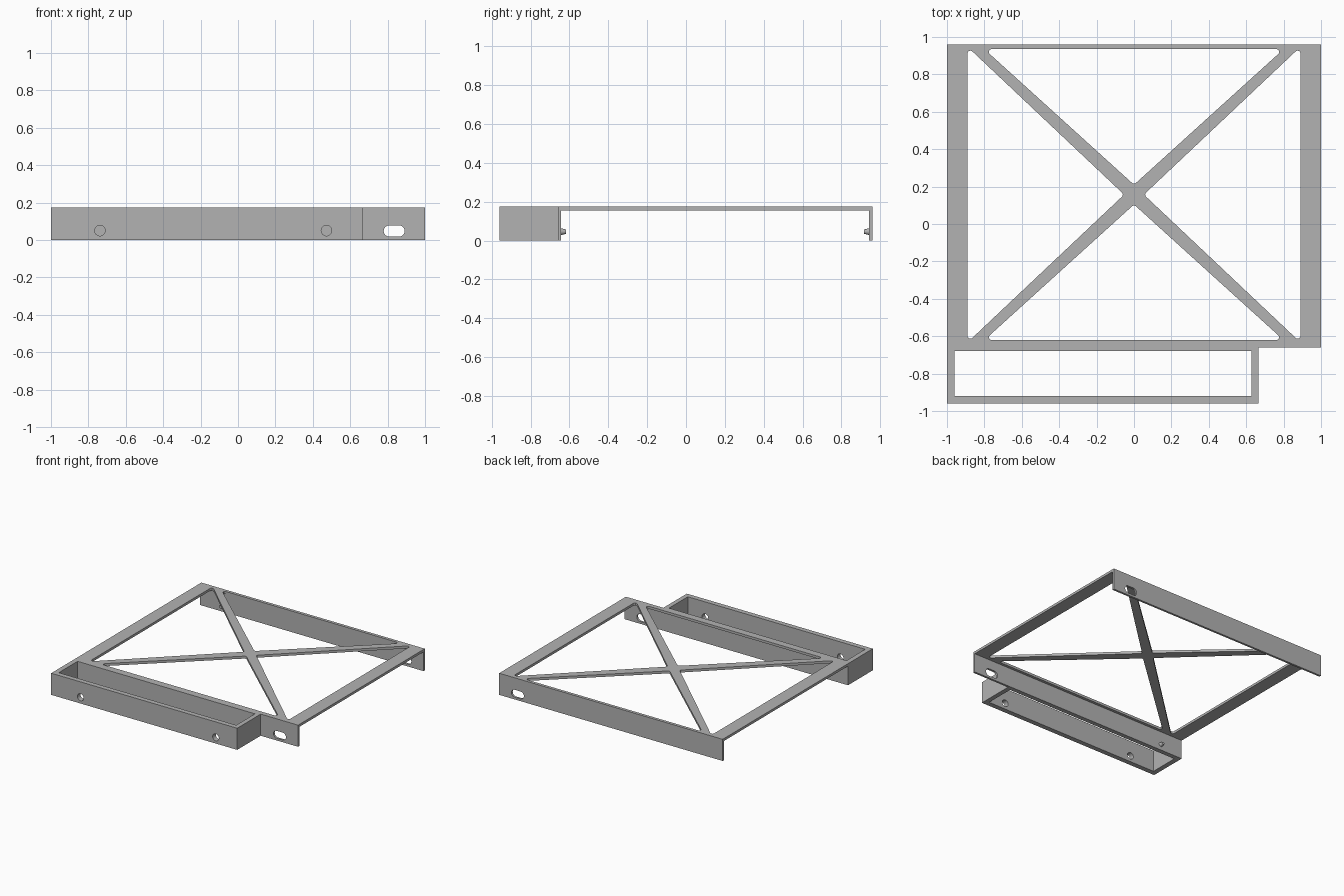
import bpy
import math
from mathutils import Matrix, Vector

cube = bpy.data.objects.get("Cube")
if cube:
    bpy.data.objects.remove(cube, do_unlink=True)

# One plain grey for the whole bracket
grey = bpy.data.materials.new("satin grey")
grey.use_nodes = True
GREY = (0.45, 0.45, 0.45, 1)
grey.diffuse_color = GREY
grey.node_tree.nodes["Principled BSDF"].inputs["Base Color"].default_value = GREY


def rect(x0, x1, y0, y1):
    return [(x0, y0), (x1, y0), (x1, y1), (x0, y1)]


def slot(cx, cy, half_len, radius, steps=12):
    """Stadium outline; half_len equal to radius gives a circle."""
    pts = []
    for side in (1, -1):
        for i in range(steps + 1):
            a = math.pi * (i / steps - 0.5)
            pts.append((cx + side * (half_len - radius + radius * math.cos(a)),
                        cy + side * radius * math.sin(a)))
    return pts if half_len > radius else pts[:steps] + pts[steps + 1:-1]


def fillet(corners, radius, steps=6):
    """Round every corner of a convex outline."""
    pts = []
    for i, c in enumerate(corners):
        p = Vector(c)
        a = (Vector(corners[i - 1]) - p).normalized()
        b = (Vector(corners[(i + 1) % len(corners)]) - p).normalized()
        half = a.angle(b) / 2
        centre = p + (a + b).normalized() * radius / math.sin(half)
        start = p + a * radius / math.tan(half) - centre
        end = p + b * radius / math.tan(half) - centre
        for k in range(steps + 1):
            d = start.lerp(end, k / steps).normalized() * radius
            pts.append(tuple(centre + d))
    return pts


def panel(name, outlines, low, high, upright=False):
    """Extrude an outline with holes along z, or along y when upright."""
    curve = bpy.data.curves.new(name, 'CURVE')
    curve.dimensions = '2D'
    curve.fill_mode = 'BOTH'
    curve.extrude = (high - low) / 2
    for outline in outlines:
        spline = curve.splines.new('POLY')
        spline.points.add(len(outline) - 1)
        for point, (u, v) in zip(spline.points, outline):
            point.co = (u, v, 0, 1)
        spline.use_cyclic_u = True
        spline.use_smooth = False
    temp = bpy.data.objects.new(name + "_outline", curve)
    bpy.context.collection.objects.link(temp)
    bpy.context.view_layer.update()
    mesh = bpy.data.meshes.new_from_object(
        temp.evaluated_get(bpy.context.evaluated_depsgraph_get()))
    bpy.data.objects.remove(temp, do_unlink=True)
    mid = (low + high) / 2
    if upright:
        mesh.transform(Matrix.Translation((0, mid, 0)) @ Matrix.Rotation(math.pi / 2, 4, 'X'))
    else:
        mesh.transform(Matrix.Translation((0, 0, mid)))
    mesh.name = name
    mesh.materials.clear()
    mesh.materials.append(grey)
    obj = bpy.data.objects.new(name, mesh)
    bpy.context.collection.objects.link(obj)
    return obj


TOP, UNDER = 0.175, 0.155
FRONT, BACK, WALL = -0.66, 0.96, 0.017
MID = 0.157

# Top plate: four rounded triangular openings leave the X brace
openings = []
for s in (1, -1):
    side = [(s * 0.053, MID), (s * 0.89, MID + 0.79), (s * 0.89, MID - 0.79)]
    end = [(0, MID + s * 0.053), (0.8, MID + s * 0.778), (-0.8, MID + s * 0.778)]
    openings += [fillet(side, 0.015), fillet(end, 0.015)]
panel("braced_top_plate", [rect(-1, 1, FRONT, BACK)] + openings, UNDER, TOP)

# Front and back skirts, each with an oblong slot
skirt = [rect(-1, 1, 0, UNDER), slot(0.835, 0.048, 0.056, 0.03)]
panel("front_skirt", skirt, FRONT, FRONT + WALL, upright=True)
panel("back_skirt", skirt, BACK - WALL, BACK, upright=True)

# Open tray in front: drilled front wall and a U of plain walls
END = 0.665
holes = [slot(x, 0.05, 0.028, 0.028) for x in (-0.738, 0.473)]
panel("tray_front_wall", [rect(-1, END, 0, TOP)] + holes, -0.96, -0.92, upright=True)
u_shape = [(-1, -0.92), (-0.96, -0.92), (-0.96, -0.68), (END - 0.037, -0.68),
           (END - 0.037, -0.92), (END, -0.92), (END, FRONT), (-1, FRONT)]
panel("tray_side_and_back_walls", [u_shape], 0, TOP)

# Small tapered pegs on the inside of the skirts
for name, y, s in (("front_peg", FRONT + WALL, 1), ("back_peg", BACK - WALL, -1)):
    bpy.ops.mesh.primitive_cone_add(vertices=24, radius1=0.018, radius2=0.011, depth=0.028,
                                    location=(-0.8, y + s * 0.012, 0.046),
                                    rotation=(-s * math.pi / 2, 0, 0))
    peg = bpy.context.object
    peg.name = name
    peg.data.materials.append(grey)
    bpy.ops.object.shade_smooth_by_angle()
